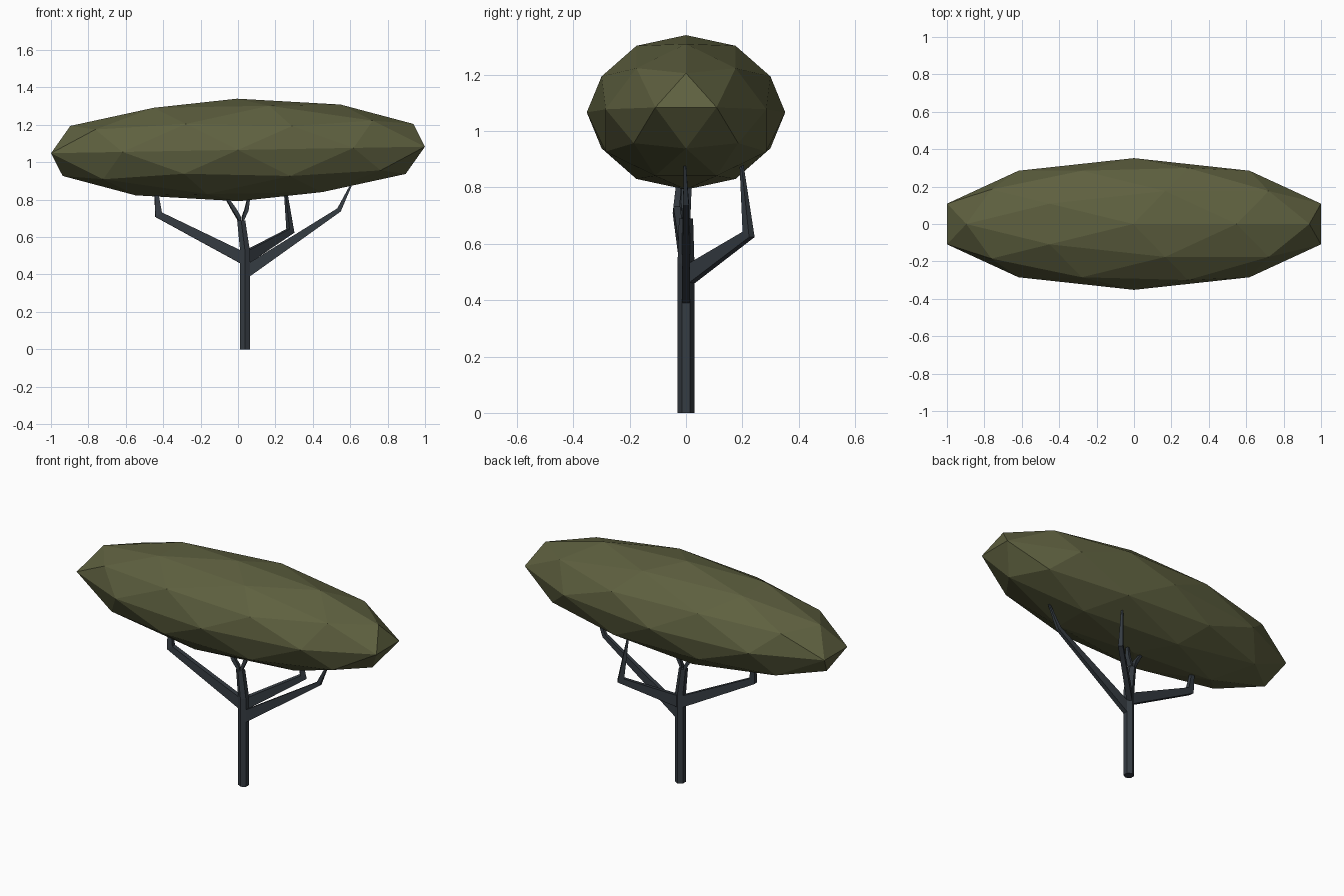
import bpy, bmesh, math
from mathutils import Vector

if "Cube" in bpy.data.objects:
    bpy.data.objects.remove(bpy.data.objects["Cube"])


def material(name, rgb):
    m = bpy.data.materials.new(name)
    m.use_nodes = True
    colour = (*rgb, 1)
    m.diffuse_color = colour
    bsdf = m.node_tree.nodes["Principled BSDF"]
    bsdf.inputs["Base Color"].default_value = colour
    bsdf.inputs["Roughness"].default_value = 0.9
    return m


bark = material("dark grey bark", (0.036, 0.045, 0.055))
leaf = material("olive leaves", (0.112, 0.117, 0.05))


def finish(name, bm, mat):
    bmesh.ops.recalc_face_normals(bm, faces=bm.faces)
    mesh = bpy.data.meshes.new(name)
    bm.to_mesh(mesh)
    bm.free()
    mesh.materials.append(mat)
    obj = bpy.data.objects.new(name, mesh)
    bpy.context.collection.objects.link(obj)
    return obj


def loft(name, rings):
    """Skin a list of equal-length point rings and cap both ends."""
    bm = bmesh.new()
    loops = [[bm.verts.new(p) for p in ring] for ring in rings]
    n = len(loops[0])
    for a, b in zip(loops, loops[1:]):
        for i in range(n):
            j = (i + 1) % n
            bm.faces.new((a[i], a[j], b[j], b[i]))
    bm.faces.new(loops[0][::-1])
    bm.faces.new(loops[-1])
    return finish(name, bm, bark)


def branch(name, path, sizes):
    """Tapered rectangular limb: sizes are (sideways width, depth) per point."""
    pts = [Vector(p) for p in path]
    flat = pts[1] - pts[0]
    flat.z = 0
    side = Vector((-flat.y, flat.x, 0)).normalized()
    rings = []
    for i, (p, (w, d)) in enumerate(zip(pts, sizes)):
        if i == 0:
            tangent = flat.normalized()
        elif i == len(pts) - 1:
            tangent = (p - pts[i - 1]).normalized()
        else:
            tangent = (p - pts[i - 1]).normalized() + (pts[i + 1] - p).normalized()
        up = tangent.cross(side).normalized()
        rings.append([p + side * (a * w / 2) + up * (b * d / 2)
                      for a, b in ((-1, -1), (1, -1), (1, 1), (-1, 1))])
    return loft(name, rings)


def hexagon(x, y, z, r):
    return [(x + r * math.cos(a), y + r * math.sin(a), z)
            for a in (math.radians(30 + 60 * k) for k in range(6))]


# Hexagonal trunk that leans slightly above the branches
loft("trunk", [hexagon(0.037, 0, 0, 0.03), hexagon(0.037, 0, 0.53, 0.03),
               hexagon(0.017, 0, 0.69, 0.025)])

# Main branches, each with a bent tip
branch("left_branch", [(0.06, 0, 0.425), (0.54, 0, 0.745), (0.61, -0.005, 0.89)],
       [(0.03, 0.075), (0.02, 0.025), (0.008, 0.008)])
branch("back_branch", [(0.05, 0.02, 0.495), (0.28, 0.222, 0.633), (0.25, 0.197, 0.88)],
       [(0.03, 0.07), (0.026, 0.04), (0.01, 0.01)])
branch("right_branch", [(0.012, 0, 0.495), (-0.425, -0.032, 0.72), (-0.442, -0.02, 0.89)],
       [(0.03, 0.07), (0.028, 0.042), (0.012, 0.012)])

# Small fork at the top of the trunk
branch("right_fork", [(0.012, 0, 0.69), (-0.02, -0.01, 0.745), (-0.08, -0.01, 0.84)],
       [(0.03, 0.035), (0.022, 0.022), (0.01, 0.01)])
branch("left_fork", [(0.022, 0, 0.69), (0.045, 0.005, 0.745), (0.063, 0.015, 0.84)],
       [(0.03, 0.035), (0.022, 0.02), (0.01, 0.01)])

# Faceted, stretched crown with a slight tilt
bm = bmesh.new()
bmesh.ops.create_icosphere(bm, subdivisions=2, radius=1)
bmesh.ops.scale(bm, verts=bm.verts, vec=(1.051, 0.352, 0.274))
crown = finish("crown", bm, leaf)
crown.location = (0, 0, 1.066)
crown.rotation_euler.y = math.radians(-1)
